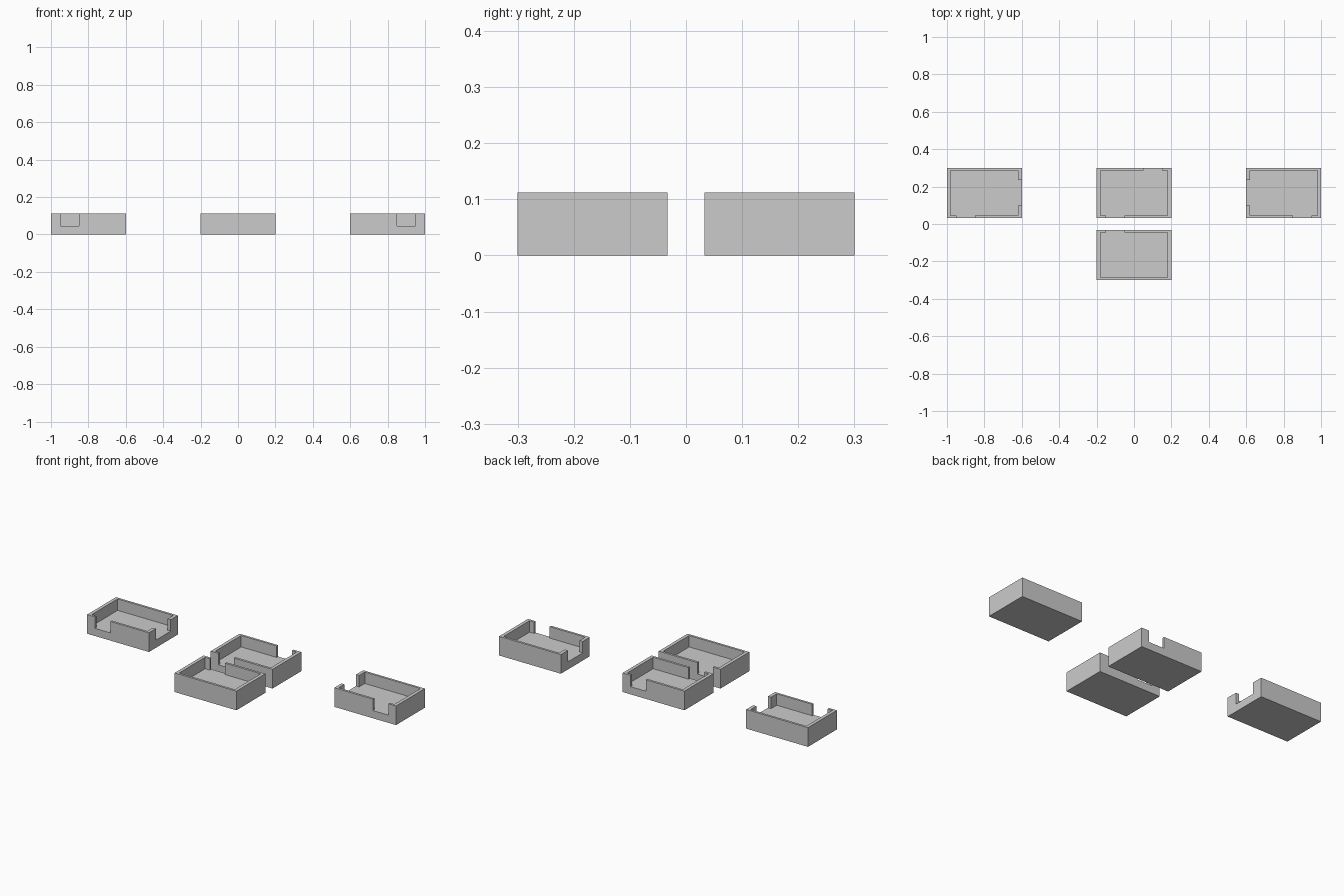
import bpy, bmesh

if "Cube" in bpy.data.objects:
    bpy.data.objects.remove(bpy.data.objects["Cube"])

W, D, H = 0.40, 0.267, 0.112      # tray outer size
TX, TY = 0.02, 0.0134             # wall thickness
FLOOR = 0.045                     # floor height, level with the notch sills


def prism(name, outline, z0, z1, loc):
    """Extrude a closed plan outline from z0 to z1."""
    bm = bmesh.new()
    face = bm.faces.new([bm.verts.new((x, y, z0)) for x, y in outline])
    top = bmesh.ops.extrude_face_region(bm, geom=[face])["geom"]
    bmesh.ops.translate(bm, vec=(0, 0, z1 - z0),
                        verts=[v for v in top if isinstance(v, bmesh.types.BMVert)])
    bmesh.ops.recalc_face_normals(bm, faces=bm.faces)
    mesh = bpy.data.meshes.new(name)
    bm.to_mesh(mesh)
    bm.free()
    ob = bpy.data.objects.new(name, mesh)
    ob.location = loc
    bpy.context.collection.objects.link(ob)
    return ob


def cavity_outline(notches):
    """Inner rectangle, walked anticlockwise, with notches pushed through the walls."""
    a, b, ox, oy = W / 2 - TX, D / 2 - TY, W / 2 + 0.01, D / 2 + 0.01
    sides = [("front", (-a, -b)), ("right", (a, -b)), ("back", (a, b)), ("left", (-a, b))]
    pts = []
    for side, corner in sides:
        pts.append(corner)
        if side in notches:
            lo, hi = notches[side]
            s = -1 if side in ("front", "left") else 1
            if side in ("right", "back") and side == "back" or side == "left":
                lo, hi = hi, lo
            if side in ("front", "back"):
                pts += [(lo, s * b), (lo, s * oy), (hi, s * oy), (hi, s * b)]
            else:
                pts += [(s * a, lo), (s * ox, lo), (s * ox, hi), (s * a, hi)]
    return pts


def tray(name, x, y, notches):
    w, d = W / 2, D / 2
    body = prism(name, [(-w, -d), (w, -d), (w, d), (-w, d)], 0, H, (x, y, 0))
    cutter = prism(name + "_cutter", cavity_outline(notches), FLOOR, H + 0.05, (x, y, 0))
    cutter.hide_render = True
    cutter.hide_viewport = False
    cutter.display_type = 'WIRE'
    mod = body.modifiers.new("hollow", 'BOOLEAN')
    mod.operation, mod.solver, mod.object = 'DIFFERENCE', 'EXACT', cutter


Y = 0.1667
LOW, HIGH, SIDE = (-0.15, -0.05), (0.05, 0.15), (-0.068, 0.068)

# Four open trays with doorway notches in their walls
tray("left_tray", -0.8, Y, {"front": LOW, "right": SIDE})
tray("middle_tray", 0, Y, {"front": LOW, "back": HIGH})
tray("right_tray", 0.8, Y, {"front": HIGH, "left": SIDE})
tray("front_tray", 0, -Y, {"back": LOW})
